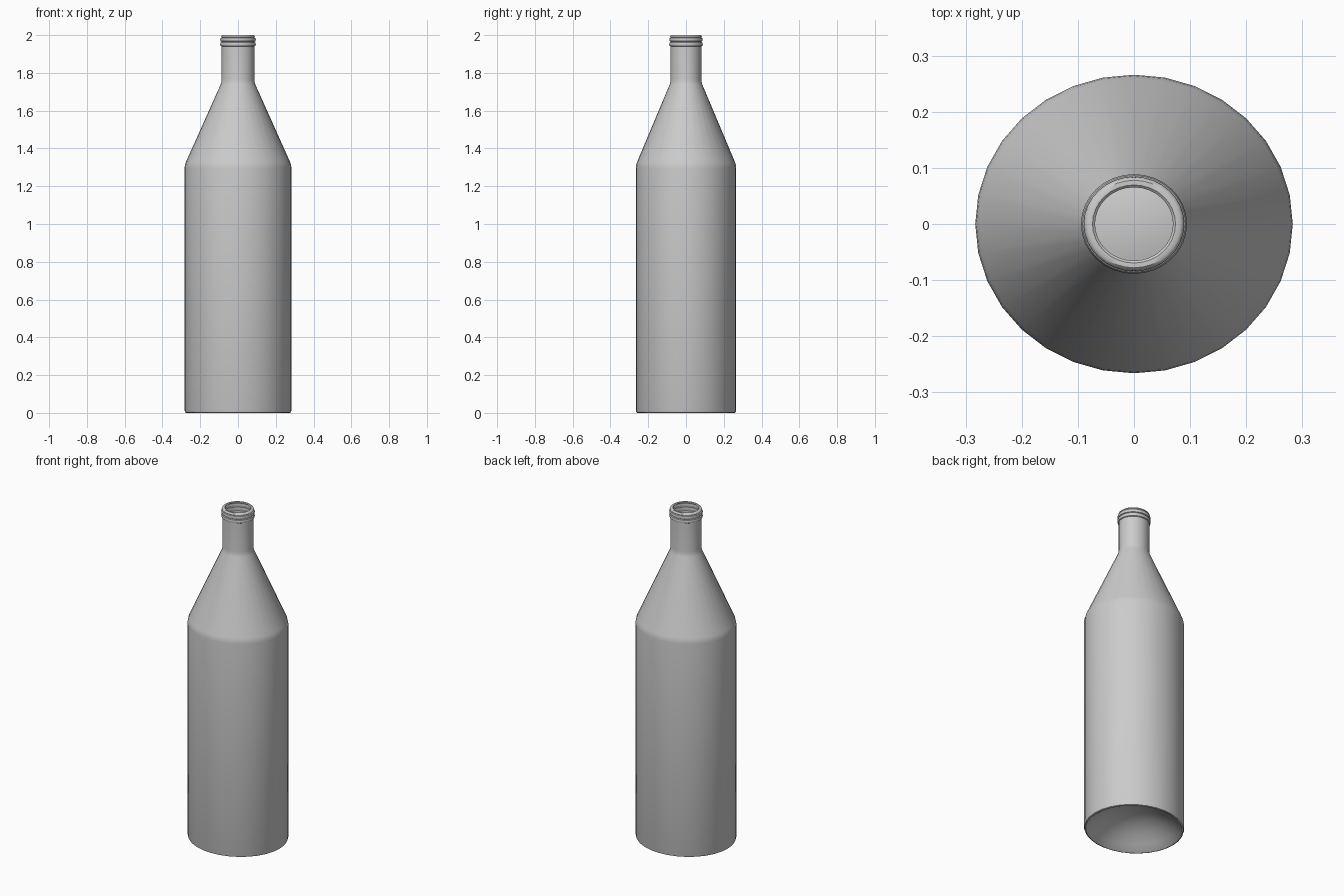
import bpy, bmesh, math

if "Cube" in bpy.data.objects:
    bpy.data.objects.remove(bpy.data.objects["Cube"])

SIDES = 32
DEPTH = 0.94  # the cross-section is slightly narrower front to back


def lathe(name, profile):
    """Revolve (radius, z) points; a zero radius becomes a single pole."""
    bm = bmesh.new()
    rings = []
    for r, z in profile:
        if r == 0:
            rings.append([bm.verts.new((0, 0, z))] * SIDES)
            continue
        rings.append([bm.verts.new((r * math.cos(2 * math.pi * i / SIDES),
                                    DEPTH * r * math.sin(2 * math.pi * i / SIDES), z))
                      for i in range(SIDES)])
    for a, b in zip(rings, rings[1:]):
        for i in range(SIDES):
            j = (i + 1) % SIDES
            bm.faces.new(list(dict.fromkeys((a[i], a[j], b[j], b[i]))))
    me = bpy.data.meshes.new(name)
    bm.to_mesh(me)
    bm.free()
    ob = bpy.data.objects.new(name, me)
    bpy.context.collection.objects.link(ob)
    bpy.context.view_layer.objects.active = ob
    ob.select_set(True)
    bpy.ops.object.shade_smooth_by_angle(angle=math.radians(40))
    return ob


def bead(z, r_in, r_out, half):
    """Half-round ring on the neck, from bottom to top."""
    return [(r_in + (r_out - r_in) * math.cos(math.radians(a)),
             z + half * math.sin(math.radians(a))) for a in (-90, -50, 0, 50, 90)]


# Hollow base, rising to a dome
base = [(0, 0.12), (0.06, 0.115), (0.12, 0.098), (0.18, 0.068),
        (0.23, 0.032), (0.265, 0.004), (0.273, 0.0)]
# Body, sloping shoulder and neck
body = [(0.280, 0.003), (0.283, 0.012), (0.283, 1.295), (0.281, 1.312),
        (0.276, 1.328), (0.092, 1.738), (0.088, 1.752), (0.0865, 1.768)]
# Two beads and the turned-in lip around the open mouth
mouth = (bead(1.952, 0.0865, 0.0945, 0.011) + bead(1.976, 0.0865, 0.0945, 0.011)
         + [(0.0895, 1.99), (0.088, 1.996), (0.083, 2.0), (0.074, 2.0), (0.0695, 1.996)])

lathe("bottle", base + body + mouth)
